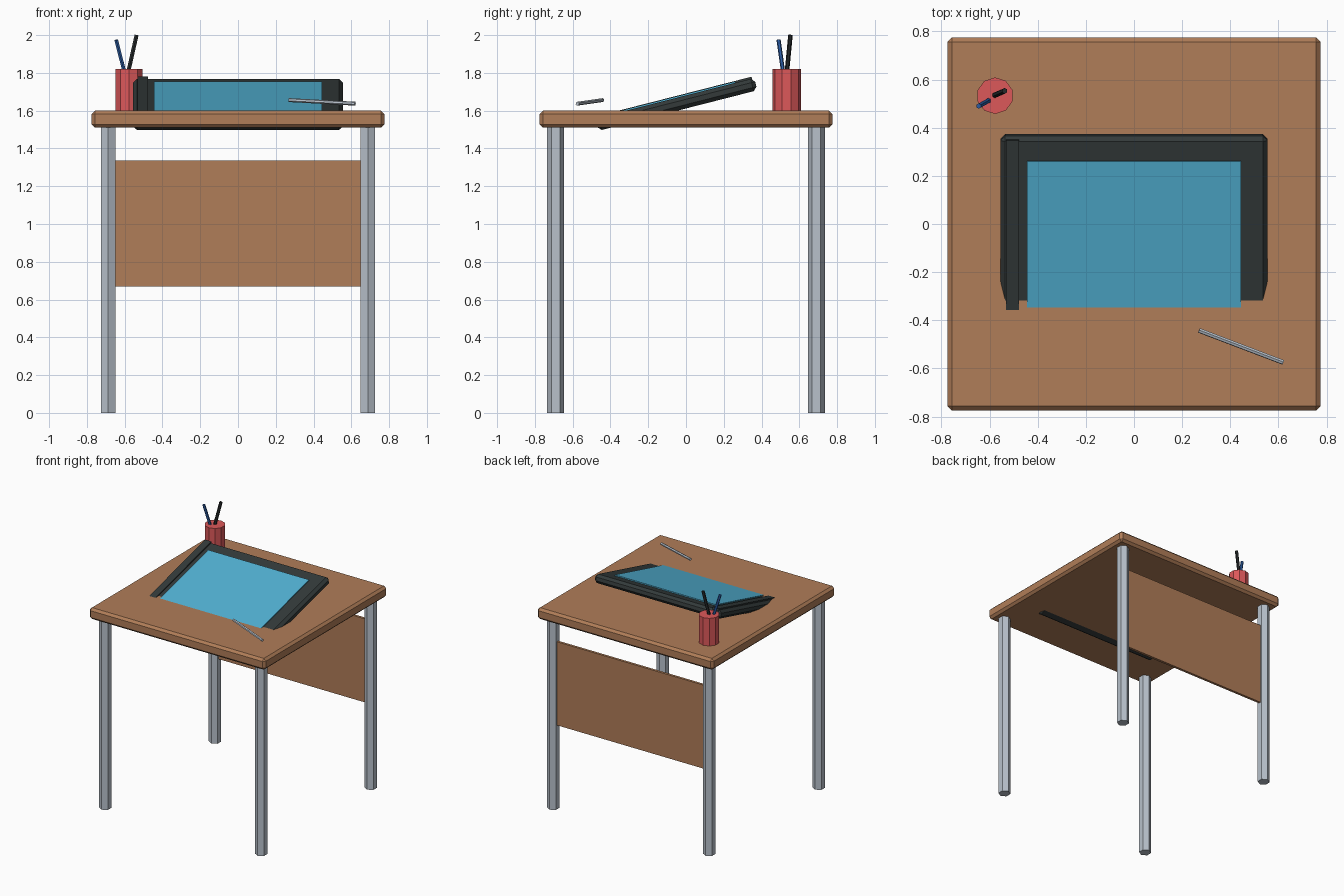
import bpy
import math
from mathutils import Matrix, Vector

cube = bpy.data.objects.get("Cube")
if cube:
    bpy.data.objects.remove(cube, do_unlink=True)


def material(name, hex_code):
    """Flat material from an sRGB hex colour, stored as linear values."""
    rgb = [int(hex_code[i:i + 2], 16) / 255 for i in range(0, 6, 2)]
    linear = [c / 12.92 if c < 0.04 else ((c + 0.055) / 1.055) ** 2.4 for c in rgb]
    mat = bpy.data.materials.new(name)
    mat.use_nodes = True
    mat.diffuse_color = (*linear, 1)
    mat.node_tree.nodes["Principled BSDF"].inputs["Base Color"].default_value = (*linear, 1)
    return mat


wood = material("warm_wood", "B07D58")
metal = material("light_metal", "B8C1CB")
casing = material("dark_casing", "333A3A")
display = material("sky_blue_display", "52B2D4")
red = material("cup_red", "DC585A")
blue = material("pen_blue", "2D5FA8")
black = material("pen_black", "272B2D")


def box(name, size, location, mat, bevel=0, frame=Matrix()):
    """Box with chamfered edges, placed inside an optional tilted frame."""
    bpy.ops.mesh.primitive_cube_add(size=1)
    obj = bpy.context.object
    obj.name = name
    obj.data.transform(Matrix.Diagonal((*size, 1)))
    obj.matrix_world = frame @ Matrix.Translation(location)
    obj.data.materials.append(mat)
    if bevel:
        chamfer = obj.modifiers.new("chamfer", "BEVEL")
        chamfer.width = bevel
        chamfer.segments = 1
    return obj


def rod(name, start, end, radius, mat, sides=6):
    """Faceted rod running between two points."""
    start, end = Vector(start), Vector(end)
    axis = end - start
    bpy.ops.mesh.primitive_cylinder_add(vertices=sides, radius=radius, depth=axis.length)
    obj = bpy.context.object
    obj.name = name
    turn = Vector((0, 0, 1)).rotation_difference(axis).to_matrix().to_4x4()
    obj.matrix_world = Matrix.Translation((start + end) / 2) @ turn
    obj.data.materials.append(mat)
    return obj


# Desk: top, four hexagonal legs and the rear modesty panel
box("desk_top", (1.55, 1.55, 0.09), (0, 0, 1.555), wood, bevel=0.018)
for side, x in (("right", -0.687), ("left", 0.687)):
    for end, y in (("front", -0.69), ("back", 0.69)):
        rod(f"{end}_{side}_leg", (x, y, 0), (x, y, 1.52), 0.045, metal)
box("back_panel", (1.32, 0.02, 0.665), (0, 0.69, 1.0025), wood)

# Drawing tablet, tilted and sunk into the desk along its front edge
tilt = Matrix.Translation((0, -0.052, 1.633)) @ Matrix.Rotation(math.radians(14.3), 4, "X")
box("tablet_body", (1.11, 0.87, 0.067), (0, 0, 0), casing, bevel=0.02, frame=tilt)
box("tablet_screen", (0.89, 0.664, 0.009), (0, 0, 0.0365), display, frame=tilt)
box("tablet_button_strip", (0.055, 0.83, 0.02), (-0.505, 0.008, 0.0335), casing, frame=tilt)

# Stylus
rod("stylus", (0.27, -0.442, 1.656), (0.62, -0.575, 1.637), 0.0105, metal)

# Pen cup with two pens
cup_x, cup_y = -0.577, 0.533
rod("pen_cup", (cup_x, cup_y, 1.595), (cup_x, cup_y, 1.82), 0.076, red, sides=10)
rod("blue_pen", (-0.58, 0.526, 1.72), (-0.645, 0.49, 1.975), 0.011, blue)
rod("black_pen", (-0.6, 0.526, 1.72), (-0.537, 0.553, 2.0), 0.012, black)
